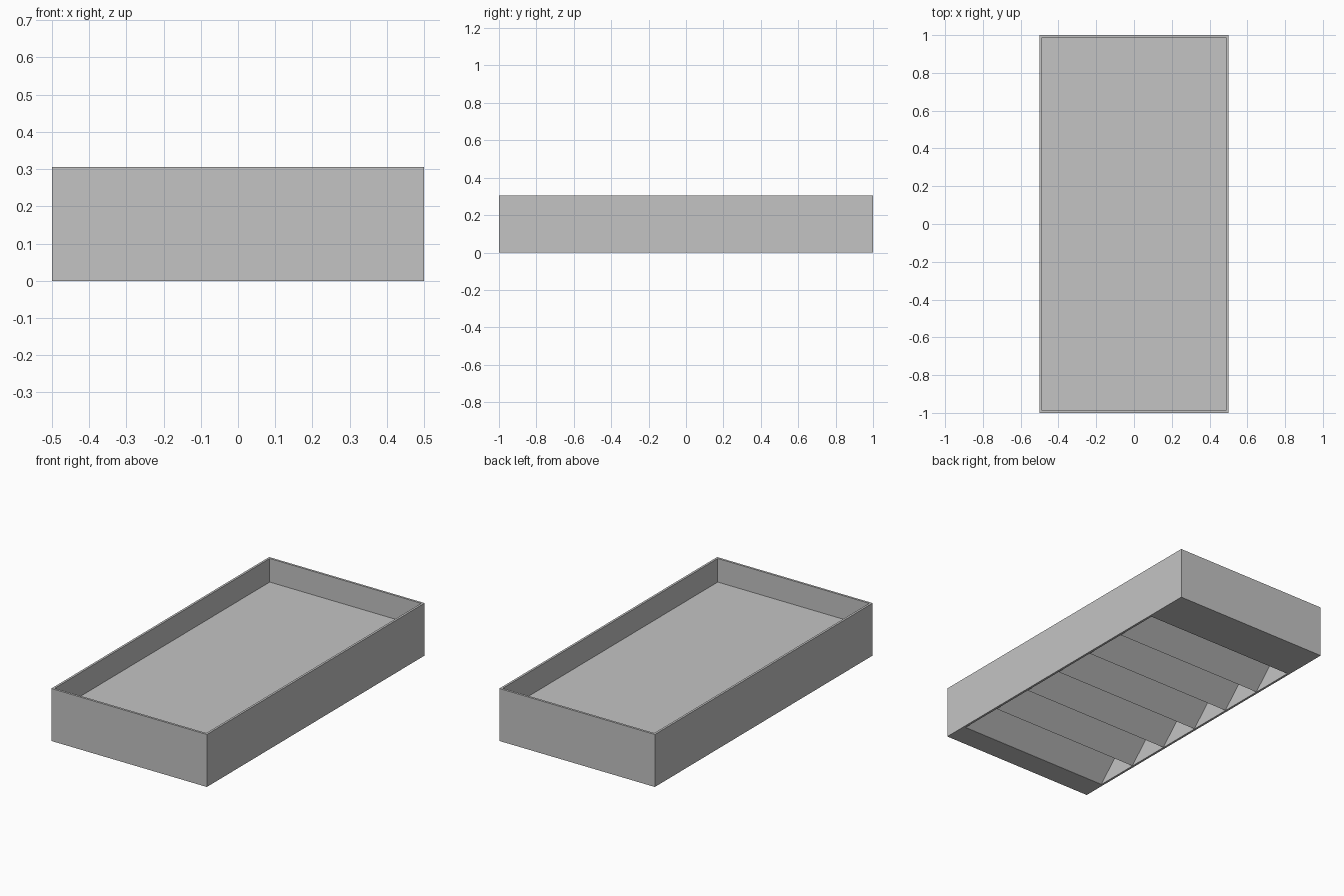
import bpy
import bmesh
from mathutils import Vector

cube = bpy.data.objects.get("Cube")
if cube:
    bpy.data.objects.remove(cube, do_unlink=True)

# Overall sizes
HALF_X, HALF_Y, HEIGHT = 0.5, 1.0, 0.305
WALL, FLOOR = 0.013, 0.168
GROOVES, PITCH, START, DEPTH = 6, 0.265, -0.86, 0.134
RIDGE = 0.001

grey = bpy.data.materials.new("plain grey")
grey.use_nodes = True
colour = (0.55, 0.55, 0.55, 1)
grey.diffuse_color = colour
grey.node_tree.nodes["Principled BSDF"].inputs["Base Color"].default_value = colour


def prism(name, profile, half_width):
    """Extrude a (y, z) outline across x into a closed solid."""
    bm = bmesh.new()
    face = bm.faces.new([bm.verts.new((-half_width, y, z)) for y, z in profile])
    grown = bmesh.ops.extrude_face_region(bm, geom=[face])["geom"]
    moved = [v for v in grown if isinstance(v, bmesh.types.BMVert)]
    bmesh.ops.translate(bm, verts=moved, vec=Vector((2 * half_width, 0, 0)))
    bmesh.ops.recalc_face_normals(bm, faces=bm.faces)
    mesh = bpy.data.meshes.new(name)
    bm.to_mesh(mesh)
    bm.free()
    mesh.materials.append(grey)
    obj = bpy.data.objects.new(name, mesh)
    bpy.context.collection.objects.link(obj)
    return obj


def rectangle(half_y, low, high):
    return [(-half_y, low), (half_y, low), (half_y, high), (-half_y, high)]


# Solid body
body = prism("tray_body", rectangle(HALF_Y, 0, HEIGHT), HALF_X)

# Shallow recess in the top
recess = prism("recess_cutter", rectangle(HALF_Y - WALL, FLOOR, HEIGHT + 0.1), HALF_X - WALL)

# Row of V-shaped grooves in the underside
end = START + GROOVES * PITCH
zigzag = [(START, -0.1), (START, RIDGE)]
for i in range(GROOVES):
    y = START + i * PITCH
    zigzag += [(y + PITCH / 2, DEPTH), (y + PITCH, RIDGE)]
zigzag.append((end, -0.1))
grooves = prism("groove_cutter", zigzag, HALF_X - WALL)

# Cut both out of the body
bpy.context.view_layer.objects.active = body
for cutter in (recess, grooves):
    cutter.hide_render = True
    cut = body.modifiers.new(cutter.name, "BOOLEAN")
    cut.operation = "DIFFERENCE"
    cut.solver = "EXACT"
    cut.object = cutter
    bpy.ops.object.modifier_apply(modifier=cut.name)
    bpy.data.objects.remove(cutter, do_unlink=True)
